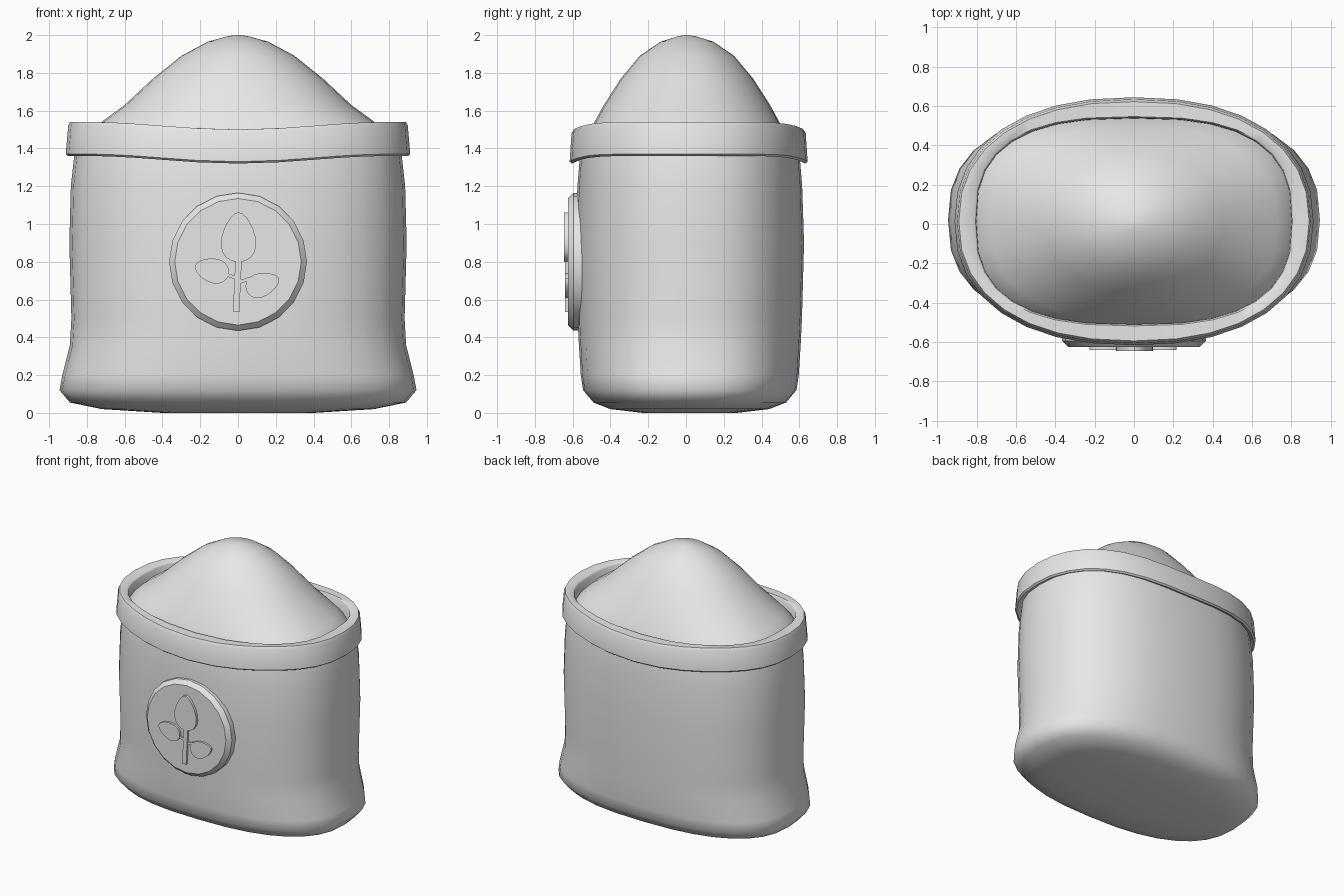
import bpy, bmesh, math
from math import sin, cos, pi
from mathutils import Vector, Matrix

old = bpy.data.objects.get("Cube")
if old:
    bpy.data.objects.remove(old, do_unlink=True)

grey = bpy.data.materials.new("plain grey")
grey.use_nodes = True
grey.diffuse_color = (0.8, 0.8, 0.8, 1)
grey.node_tree.nodes["Principled BSDF"].inputs["Base Color"].default_value = (0.8, 0.8, 0.8, 1)

SEGMENTS = 32


def finish(name, bm, angle):
    bmesh.ops.recalc_face_normals(bm, faces=bm.faces)
    mesh = bpy.data.meshes.new(name)
    bm.to_mesh(mesh)
    bm.free()
    mesh.materials.append(grey)
    obj = bpy.data.objects.new(name, mesh)
    bpy.context.collection.objects.link(obj)
    bpy.ops.object.select_all(action='DESELECT')
    obj.select_set(True)
    bpy.context.view_layer.objects.active = obj
    bpy.ops.object.shade_smooth_by_angle(angle=math.radians(angle))
    return obj


def oval(a, b, n):
    """Rounded-rectangle outline with half sizes a and b."""
    for i in range(SEGMENTS):
        t = 2 * pi * i / SEGMENTS
        c, s = cos(t), sin(t)
        yield (math.copysign(abs(c) ** (2 / n), c) * a,
               math.copysign(abs(s) ** (2 / n), s) * b)


def loft(name, rings, cy, dip=0.0, closed=False, angle=50):
    """Join oval rings (z, half x, half y, squareness); dip lowers the middle of front and back."""
    bm = bmesh.new()
    loops = []
    for z, a, b, n in rings:
        loops.append([bm.verts.new((x, y + cy, z - dip * cos(pi / 2 * min(1, abs(x) / 0.8)) ** 2))
                      for x, y in oval(a, b, n)])
    pairs = list(zip(loops, loops[1:]))
    if closed:
        pairs.append((loops[-1], loops[0]))
    else:
        bm.faces.new(loops[0])
        bm.faces.new(loops[-1])
    for low, high in pairs:
        for i in range(SEGMENTS):
            j = (i + 1) % SEGMENTS
            bm.faces.new((low[i], low[j], high[j], high[i]))
    return finish(name, bm, angle)


def plate(name, outline, back, front):
    """Extrude an (x, z) outline toward the front."""
    bm = bmesh.new()
    f = bm.faces.new([bm.verts.new((x, back, z)) for x, z in outline])
    new = bmesh.ops.extrude_face_region(bm, geom=[f])["geom"]
    for v in new:
        if isinstance(v, bmesh.types.BMVert):
            v.co.y = front
    return finish(name, bm, 30)


def egg(cx, cz, length, width, tilt, taper=0.3):
    """Egg outline whose narrow end points along the tilt direction."""
    turn = Matrix.Rotation(math.radians(tilt), 2)
    points = []
    for i in range(20):
        t = 2 * pi * i / 20
        p = turn @ Vector((length * cos(t), width * sin(t) * (1 - taper * cos(t))))
        points.append((cx + p.x, cz + p.y))
    return points


def strip(start, end, width):
    s, e = Vector(start), Vector(end)
    side = (e - s).orthogonal().normalized() * width / 2
    return [s + side, e + side, e - side, s - side]


# Soft sack with a bulging foot
loft("sack_body", [
    (0.0, 0.40, 0.25, 2.3), (0.02, 0.72, 0.42, 2.4), (0.055, 0.89, 0.51, 2.5),
    (0.12, 0.945, 0.565, 2.5), (0.2, 0.93, 0.577, 2.5), (0.36, 0.89, 0.587, 2.4),
    (0.5, 0.882, 0.594, 2.4), (0.9, 0.893, 0.605, 2.4), (1.2, 0.885, 0.595, 2.4),
    (1.38, 0.865, 0.58, 2.4), (1.42, 0.855, 0.57, 2.4)], 0.02, angle=60)

# Folded rim around the opening
loft("rolled_rim", [
    (1.39, 0.84, 0.55, 2.4), (1.36, 0.90, 0.618, 2.3), (1.37, 0.912, 0.63, 2.3),
    (1.52, 0.899, 0.62, 2.3), (1.54, 0.89, 0.608, 2.3), (1.54, 0.812, 0.532, 2.7),
    (1.53, 0.803, 0.525, 2.7), (1.40, 0.80, 0.52, 2.7)], 0.014, dip=0.04, closed=True)

# Heaped contents
loft("heaped_contents", [
    (1.40, 0.83, 0.545, 2.7), (1.47, 0.795, 0.52, 2.6), (1.535, 0.73, 0.492, 2.4),
    (1.63, 0.60, 0.44, 2.2), (1.77, 0.45, 0.35, 2.1), (1.89, 0.30, 0.25, 2),
    (1.965, 0.16, 0.14, 2), (1.993, 0.06, 0.05, 2), (2.0, 0.015, 0.012, 2)], 0.005, angle=80)

# Round badge with a bevelled edge
bm = bmesh.new()
for r1, r2, y, depth in ((0.365, 0.365, -0.55, 0.09), (0.365, 0.335, -0.61, 0.03)):
    bmesh.ops.create_cone(bm, cap_ends=True, segments=20, radius1=r1, radius2=r2, depth=depth,
                          matrix=Matrix.Translation((0, y, 0.8)) @ Matrix.Rotation(pi / 2, 4, 'X'))
finish("badge_disc", bm, 30)

# Raised sprig on the badge
plate("sprig_bud", egg(0.003, 0.93, 0.132, 0.09, 90), -0.61, -0.645)
plate("sprig_stem", strip((0.003, 0.81), (-0.01, 0.535), 0.034), -0.61, -0.64)
plate("sprig_left_leaf", egg(0.13, 0.68, 0.092, 0.062, 200, -0.25), -0.61, -0.64)
plate("sprig_right_leaf", egg(-0.138, 0.755, 0.092, 0.064, 165, 0.2), -0.61, -0.64)
plate("sprig_left_stalk", strip((0.0, 0.69), (0.06, 0.71), 0.018), -0.61, -0.635)
plate("sprig_right_stalk", strip((-0.07, 0.735), (-0.01, 0.715), 0.018), -0.61, -0.635)
